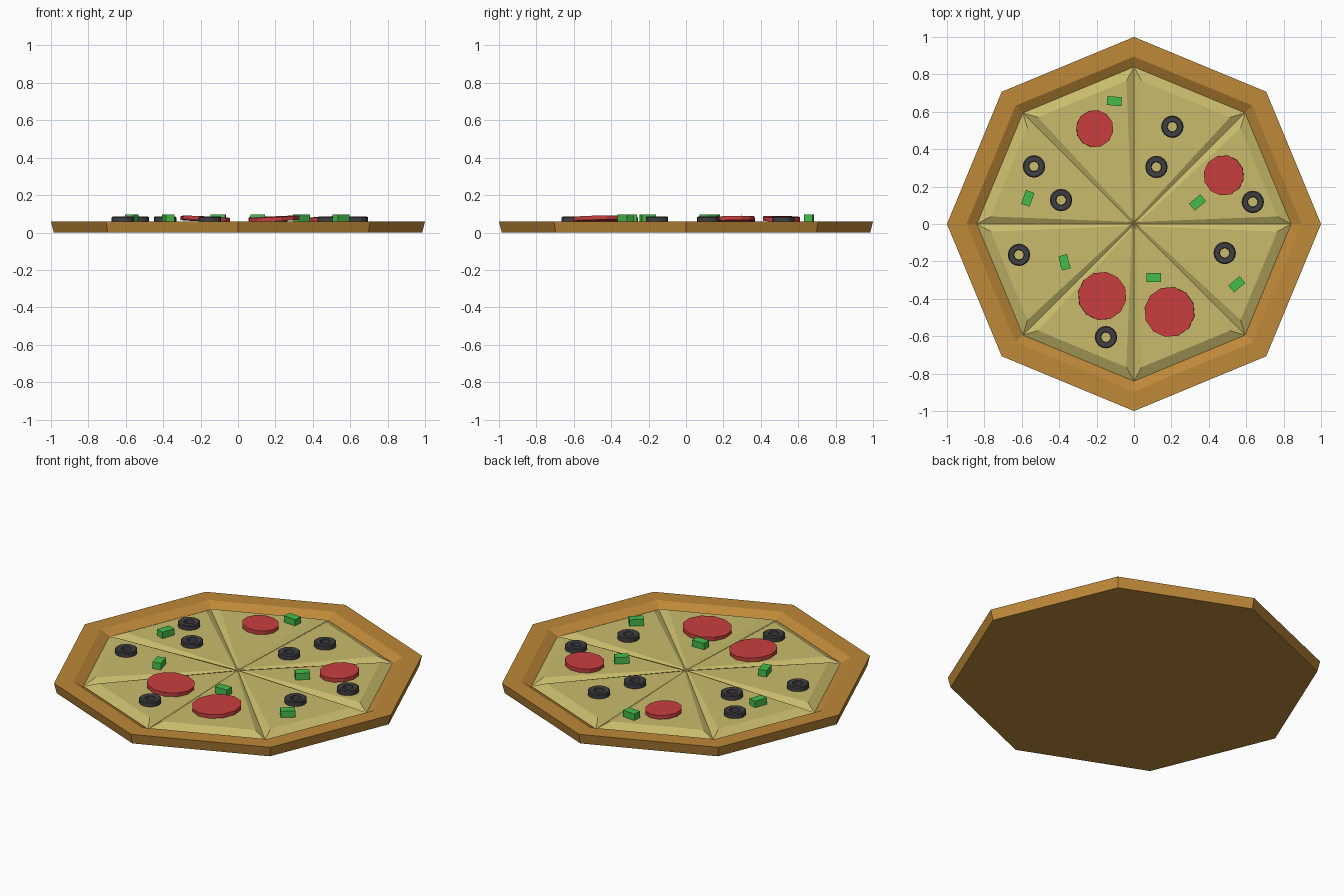
import bpy, bmesh, math
from mathutils import Matrix, Vector

if "Cube" in bpy.data.objects:
    bpy.data.objects.remove(bpy.data.objects["Cube"])


def material(name, rgb):
    m = bpy.data.materials.new(name)
    m.diffuse_color = (*rgb, 1)
    m.use_nodes = True
    m.node_tree.nodes["Principled BSDF"].inputs["Base Color"].default_value = m.diffuse_color
    return m


CRUST = material("baked_dough", (0.52, 0.25, 0.04))
CHEESE = material("cheese", (0.58, 0.50, 0.15))
RED = material("pepperoni_red", (0.58, 0.05, 0.05))
BLACK = material("olive_black", (0.05, 0.05, 0.055))
GREEN = material("pepper_green", (0.06, 0.50, 0.07))
TOP = 0.058  # cheese height


def finish(bm, name, mat):
    bmesh.ops.recalc_face_normals(bm, faces=bm.faces)
    me = bpy.data.meshes.new(name)
    bm.to_mesh(me)
    bm.free()
    me.materials.append(mat)
    ob = bpy.data.objects.new(name, me)
    bpy.context.collection.objects.link(ob)
    return ob


def polar(r, deg, z):
    a = math.radians(deg)
    return Vector((r * math.cos(a), r * math.sin(a), z))


def lathe(name, profile, sides, mat, closed=False, floor=False):
    """Revolve an (r, z) profile into a faceted ring."""
    bm = bmesh.new()
    rings = [[bm.verts.new(polar(r, 360 * i / sides, z)) for i in range(sides)]
             for r, z in profile]
    pairs = list(zip(rings, rings[1:]))
    if closed:
        pairs.append((rings[-1], rings[0]))
    for a, b in pairs:
        for i in range(sides):
            j = (i + 1) % sides
            bm.faces.new((a[i], a[j], b[j], b[i]))
    if floor:
        bm.faces.new(rings[0])
    return finish(bm, name, mat)


# Octagonal crust with raised rim
lathe("crust", [(0.985, 0), (1.0, 0.06), (0.895, 0.06), (0.84, 0.03)],
      8, CRUST, floor=True)

# Eight cheese slices with sloped edges that form the cut grooves
bm = bmesh.new()
for k in range(8):
    a, b = 45 * k, 45 * (k + 1)
    centre = bm.verts.new((0, 0, TOP - 0.003))
    low = [bm.verts.new(polar(0.84, d, 0.03)) for d in (a, b)]
    high = [bm.verts.new(polar(0.767, d, TOP)) for d in (a + 3, b - 3)]
    tip = bm.verts.new(polar(0.03, a + 22.5, TOP))
    bm.faces.new((tip, high[0], high[1]))
    bm.faces.new((low[0], low[1], high[1], high[0]))
    bm.faces.new((centre, low[0], high[0], tip))
    bm.faces.new((centre, tip, high[1], low[1]))
bmesh.ops.remove_doubles(bm, verts=bm.verts, dist=0.0005)
finish(bm, "cheese_slices", CHEESE)

# Pepperoni discs, slightly tilted
for i, (x, y, r, tilt) in enumerate([(-0.21, 0.51, 0.10, 3), (0.48, 0.26, 0.108, -3),
                                     (-0.17, -0.385, 0.13, 3), (0.19, -0.47, 0.135, -3)]):
    bm = bmesh.new()
    bmesh.ops.create_cone(bm, cap_ends=True, segments=12, radius1=r, radius2=r, depth=0.022)
    ob = finish(bm, f"pepperoni_{i + 1}", RED)
    ob.location = (x, y, 0.073)
    ob.rotation_euler = (0, math.radians(tilt), math.radians(20))

# Olive rings
for i, (x, y) in enumerate([(0.205, 0.52), (0.12, 0.305), (0.635, 0.118), (0.485, -0.155),
                            (-0.15, -0.605), (-0.615, -0.165), (-0.39, 0.128), (-0.535, 0.308)]):
    ob = lathe(f"olive_{i + 1}", [(0.06, 0), (0.06, 0.023), (0.054, 0.027),
                                  (0.028, 0.025), (0.026, 0)], 16, BLACK, closed=True)
    ob.location = (x, y, TOP)

# Green pepper pieces
for i, (x, y, ang) in enumerate([(-0.105, 0.657, -5), (-0.568, 0.137, 70), (0.34, 0.115, 40),
                                 (-0.372, -0.205, -75), (0.105, -0.287, 0), (0.55, -0.322, 40)]):
    bm = bmesh.new()
    bmesh.ops.create_cube(bm, size=1, matrix=Matrix.Diagonal((0.078, 0.048, 0.04, 1)))
    ob = finish(bm, f"green_pepper_{i + 1}", GREEN)
    ob.location = (x, y, 0.076)
    ob.rotation_euler.z = math.radians(ang)
